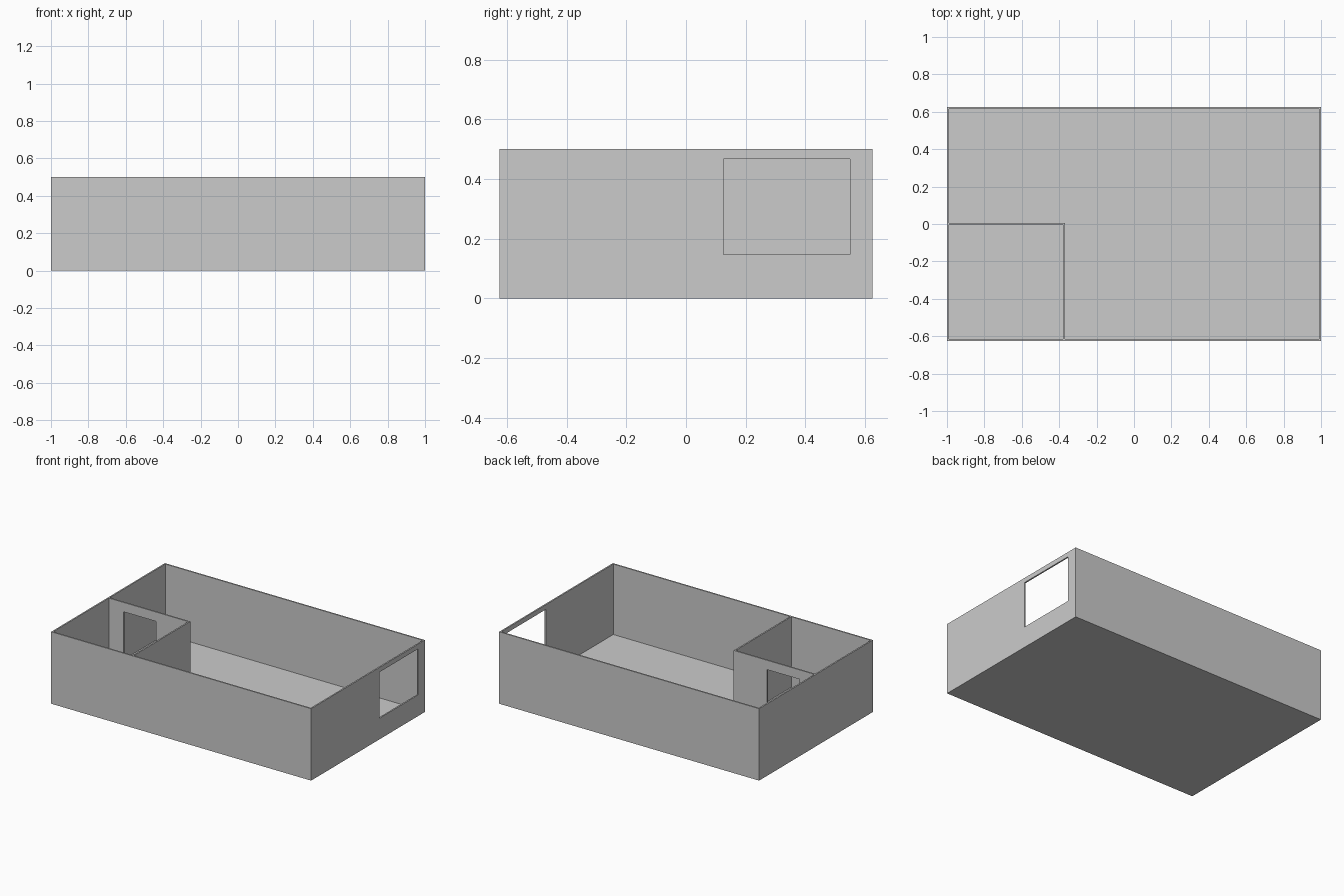
import bpy
import bmesh
from mathutils import Matrix, Vector

if "Cube" in bpy.data.objects:
    bpy.data.objects.remove(bpy.data.objects["Cube"])

L, W, H, T = 1.0, 0.625, 0.5, 0.01   # half length, half width, height, thickness
PX, PY = -0.375, 0.0                 # partition centre lines


def box(name, lo, hi):
    """Axis-aligned box between two corners."""
    lo, hi = Vector(lo), Vector(hi)
    bm = bmesh.new()
    bmesh.ops.create_cube(bm, size=1.0)
    bmesh.ops.transform(bm, verts=bm.verts,
                        matrix=Matrix.Translation((lo + hi) / 2) @ Matrix.Diagonal((*(hi - lo), 1)))
    mesh = bpy.data.meshes.new(name)
    bm.to_mesh(mesh)
    bm.free()
    obj = bpy.data.objects.new(name, mesh)
    bpy.context.collection.objects.link(obj)
    return obj


def cut(target, lo, hi):
    """Subtract a box from the target and remove the cutter."""
    cutter = box("cutter", lo, hi)
    cutter.hide_render = True
    mod = target.modifiers.new("cut", 'BOOLEAN')
    mod.operation = 'DIFFERENCE'
    mod.solver = 'EXACT'
    mod.object = cutter
    bpy.context.view_layer.objects.active = target
    bpy.ops.object.modifier_apply(modifier=mod.name)
    bpy.data.objects.remove(cutter)


# Floor and outer walls: open-topped shell
shell = box("outer_walls_and_floor", (-L, -W, 0), (L, W, H))
cut(shell, (-L + T, -W + T, T), (L - T, W - T, H + 0.1))

# Window in the right wall
cut(shell, (L - 0.1, 0.125, 0.147), (L + 0.1, 0.55, 0.467))

# Small corner room: back partition with a doorway
back = box("partition_with_door", (-L + T, PY - T / 2, T), (PX + T / 2, PY + T / 2, H))
cut(back, (-0.877, PY - 0.1, T - 0.1), (-0.627, PY + 0.1, 0.435))

# Small corner room: plain side partition
box("side_partition", (PX - T / 2, -W + T, T), (PX + T / 2, PY - T / 2, H))
